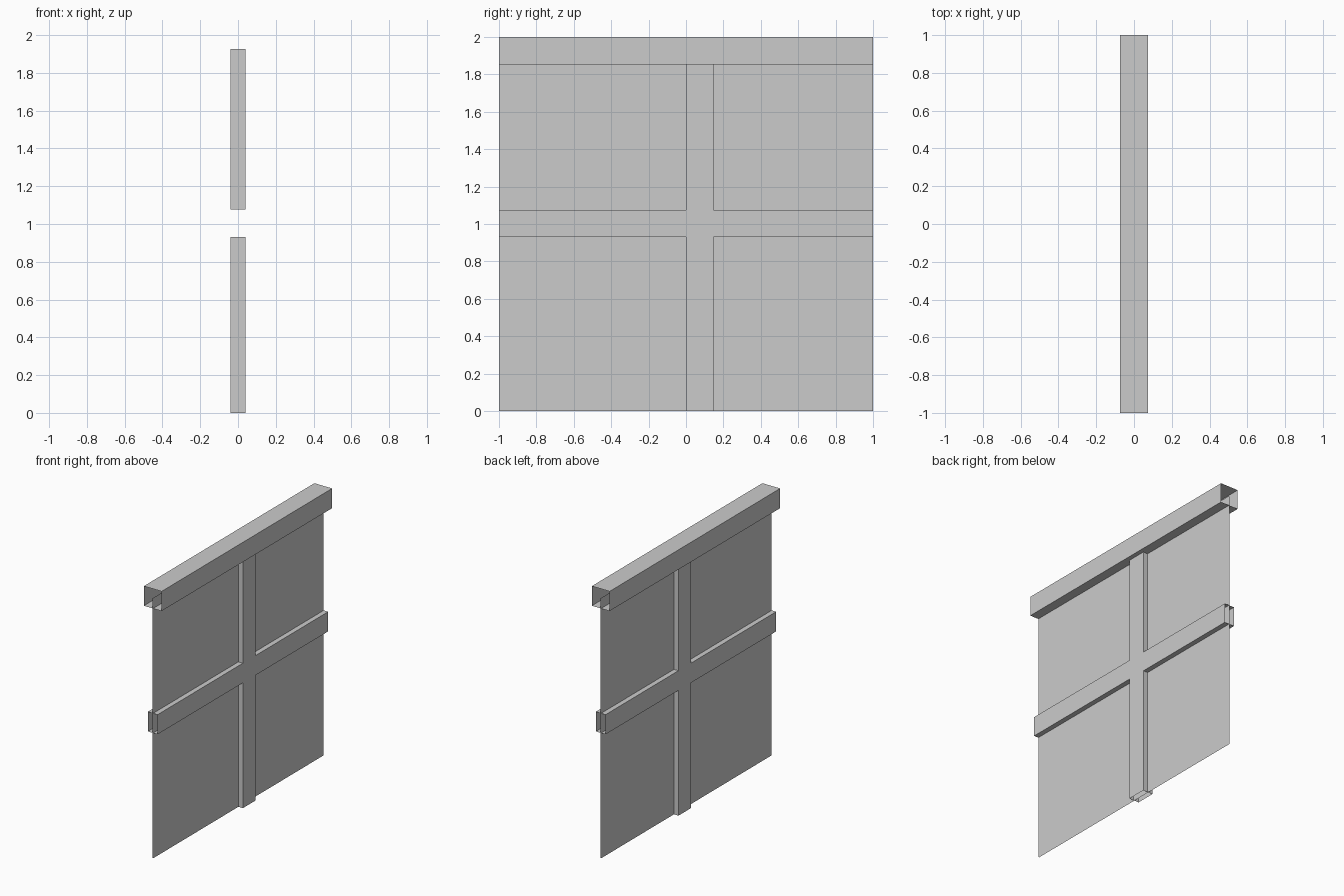
import bpy, bmesh

if "Cube" in bpy.data.objects:
    bpy.data.objects.remove(bpy.data.objects["Cube"])


def shell(name, outline, half, open_edges):
    """Two mirrored faces at x = +-half joined by side walls, leaving some edges open.
    outline: (y, z) points; open_edges: indices of outline edges without a wall."""
    bm = bmesh.new()
    right = [bm.verts.new((half, y, z)) for y, z in outline]
    left = [bm.verts.new((-half, y, z)) for y, z in outline]
    bm.faces.new(right)
    bm.faces.new(left[::-1])
    n = len(outline)
    for i in range(n):
        if i not in open_edges:
            j = (i + 1) % n
            bm.faces.new((right[j], right[i], left[i], left[j]))
    mesh = bpy.data.meshes.new(name)
    bm.to_mesh(mesh)
    bm.free()
    obj = bpy.data.objects.new(name, mesh)
    bpy.context.collection.objects.link(obj)
    return obj


def rect(y0, y1, z0, z1):
    return [(y0, z0), (y1, z0), (y1, z1), (y0, z1)]


PANEL_TOP = 1.927
P0, P1 = 0.0, 0.146       # post sides
R0, R1 = 0.93, 1.076      # middle rail bottom and top

# Thin wall sheets, open all round
shell("wall_panel", rect(-1, 1, 0, PANEL_TOP), 0.003, {0, 1, 2, 3})

# Hollow top beam, open at both ends
shell("top_beam", rect(-1, 1, 1.854, 2.0), 0.073, {1, 3})

# Hollow post and middle rail merged into one cross, open at the four arm ends
cross = [(P0, 0), (P1, 0), (P1, R0), (1, R0), (1, R1), (P1, R1),
         (P1, PANEL_TOP), (P0, PANEL_TOP), (P0, R1), (-1, R1), (-1, R0), (P0, R0)]
shell("post_and_rail", cross, 0.04, {0, 3, 6, 9})
